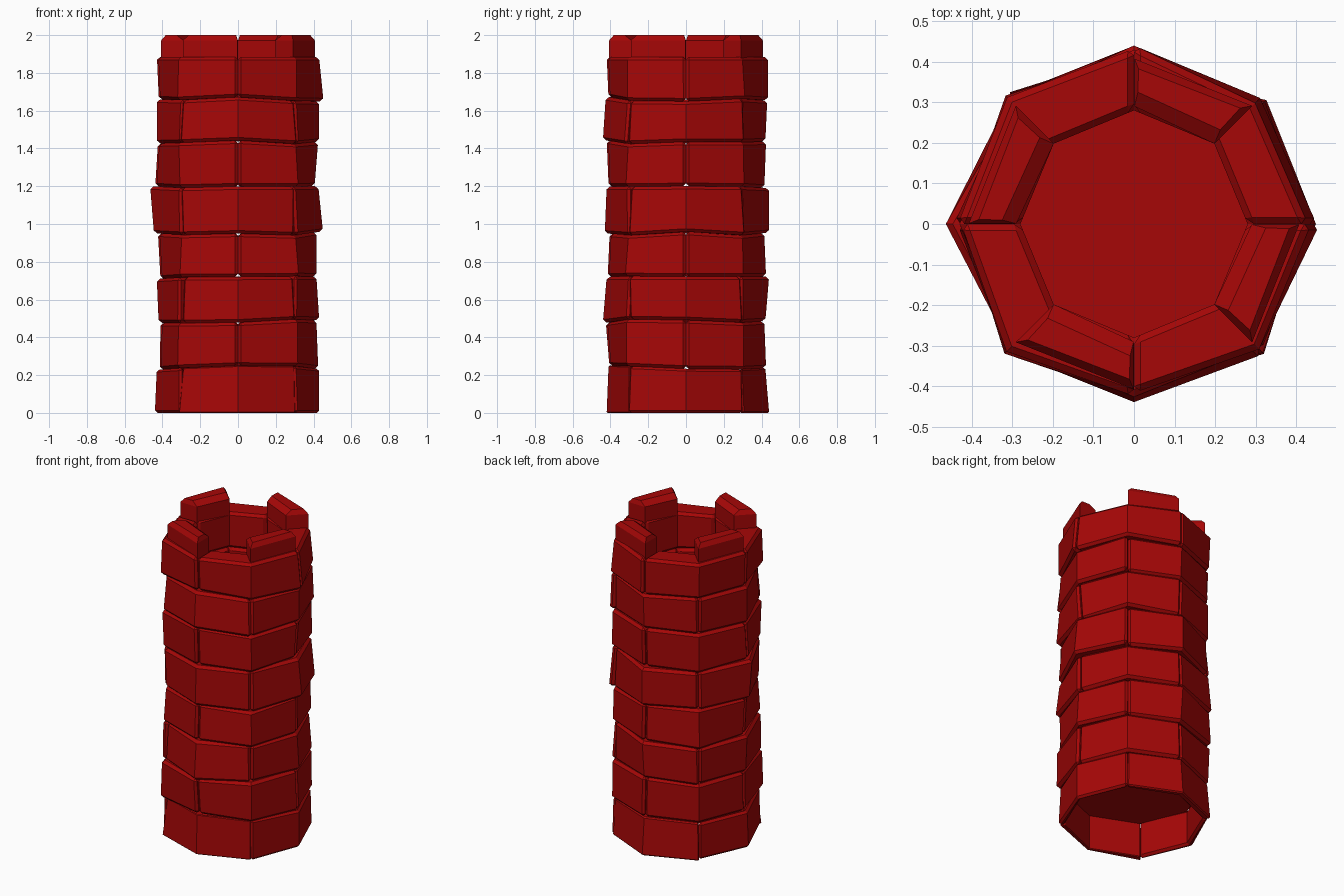
import bpy, bmesh, math, random

if "Cube" in bpy.data.objects:
    bpy.data.objects.remove(bpy.data.objects["Cube"])
random.seed(4)

mat = bpy.data.materials.new("red_stone")
mat.diffuse_color = (0.38, 0.002, 0.002, 1)
mat.use_nodes = True
mat.node_tree.nodes["Principled BSDF"].inputs["Base Color"].default_value = mat.diffuse_color
INNER = 0.28
LEVELS = [0, 0.24, 0.485, 0.715, 0.95, 1.19, 1.435, 1.66, 1.885]
# outer radius (bottom, top) of each course toward +x, +y, -x, -y
RADII = [
    [(.43, .43), (.44, .42), (.44, .43), (.42, .41)],
    [(.43, .42), (.43, .42), (.42, .415), (.41, .43)],
    [(.43, .415), (.42, .44), (.42, .43), (.44, .42)],
    [(.42, .42), (.43, .42), (.415, .43), (.42, .41)],
    [(.45, .425), (.44, .44), (.445, .465), (.43, .42)],
    [(.41, .43), (.42, .43), (.445, .43), (.415, .425)],
    [(.43, .43), (.42, .43), (.43, .43), (.44, .425)],
    [(.46, .435), (.44, .44), (.425, .435), (.415, .425)],
]


def wobble(a):
    return random.uniform(-a, a)


def add_object(name, bm):
    bmesh.ops.recalc_face_normals(bm, faces=bm.faces)
    me = bpy.data.meshes.new(name)
    bm.to_mesh(me)
    bm.free()
    me.materials.append(mat)
    ob = bpy.data.objects.new(name, me)
    bpy.context.collection.objects.link(ob)
    return ob


def loft(bm, rings):
    """Skin a list of four-point rings and close both ends."""
    rings = [[bm.verts.new(p) for p in ring] for ring in rings]
    for p, q in zip(rings, rings[1:]):
        for i in range(4):
            j = (i + 1) % 4
            bm.faces.new((p[i], p[j], q[j], q[i]))
    bm.faces.new(rings[0])
    bm.faces.new(rings[-1])


def polar(r, deg, z):
    a = math.radians(deg)
    return (r * math.cos(a), r * math.sin(a), z)


def stone(name, sections):
    """Sections of (angle, inner r, bottom r, top r, bottom z, top z)."""
    bm = bmesh.new()
    loft(bm, [[polar(ri, a, zb), polar(rb, a, zb), polar(rt, a, zt), polar(ri, a, zt)]
              for a, ri, rb, rt, zb, zt in sections])
    mod = add_object(name, bm).modifiers.new("Chamfer", 'BEVEL')
    mod.width = 0.016
    mod.segments = 1
    mod.limit_method = 'ANGLE'
    mod.angle_limit = math.radians(62)


# wavy joints between courses, one height per octagon corner
joints = [[z + (wobble(0.012) if 0 < i < 8 else 0) for _ in range(8)]
          for i, z in enumerate(LEVELS)]

# eight staggered courses, four bent stones each; the lowest course is thin
for c in range(8):
    for b in range(4):
        sections = []
        start = 2 * b + (1 - c % 2)
        inner = 0.40 if c == 0 else INNER
        for k in range(start, start + 3):
            v = k % 8
            if v % 2 == 0:
                rb, rt = RADII[c][v // 2]
            else:
                rb, rt = 0.441 + wobble(0.014), 0.432 + wobble(0.014)
            if k == start:
                rb, rt = rb - 0.008, rt - 0.008
            sections.append((45 * k, inner, rb, rt, joints[c][v], joints[c + 1][v]))
        stone(f"course_{c + 1}_stone_{b + 1}", sections)

# four merlons with chamfered tops, flush with the inner wall
for b in range(4):
    a0, a1 = 45 + 90 * b, 89.8 + 90 * b
    bm = bmesh.new()
    rings = []
    for z, d, turn in ((1.84, 0, 0), (1.972, 0, 0), (2.0, 0.035, 2.5)):
        ri, ro = INNER + d, 0.412 - d * 0.7
        s, e = a0 + turn, a1 - turn * 0.6
        rings.append([polar(ri, s, z), polar(ro, s, z), polar(ro - 0.005, e, z), polar(ri + 0.01, e, z)])
    loft(bm, rings)
    add_object(f"merlon_{b + 1}", bm)

# floor: one shallow octagonal fan deep in the hollow shaft
bm = bmesh.new()
bmesh.ops.create_circle(bm, cap_ends=True, cap_tris=True, segments=8, radius=0.40)
bmesh.ops.translate(bm, verts=bm.verts, vec=(0, 0, 0.22))
add_object("floor", bm)
